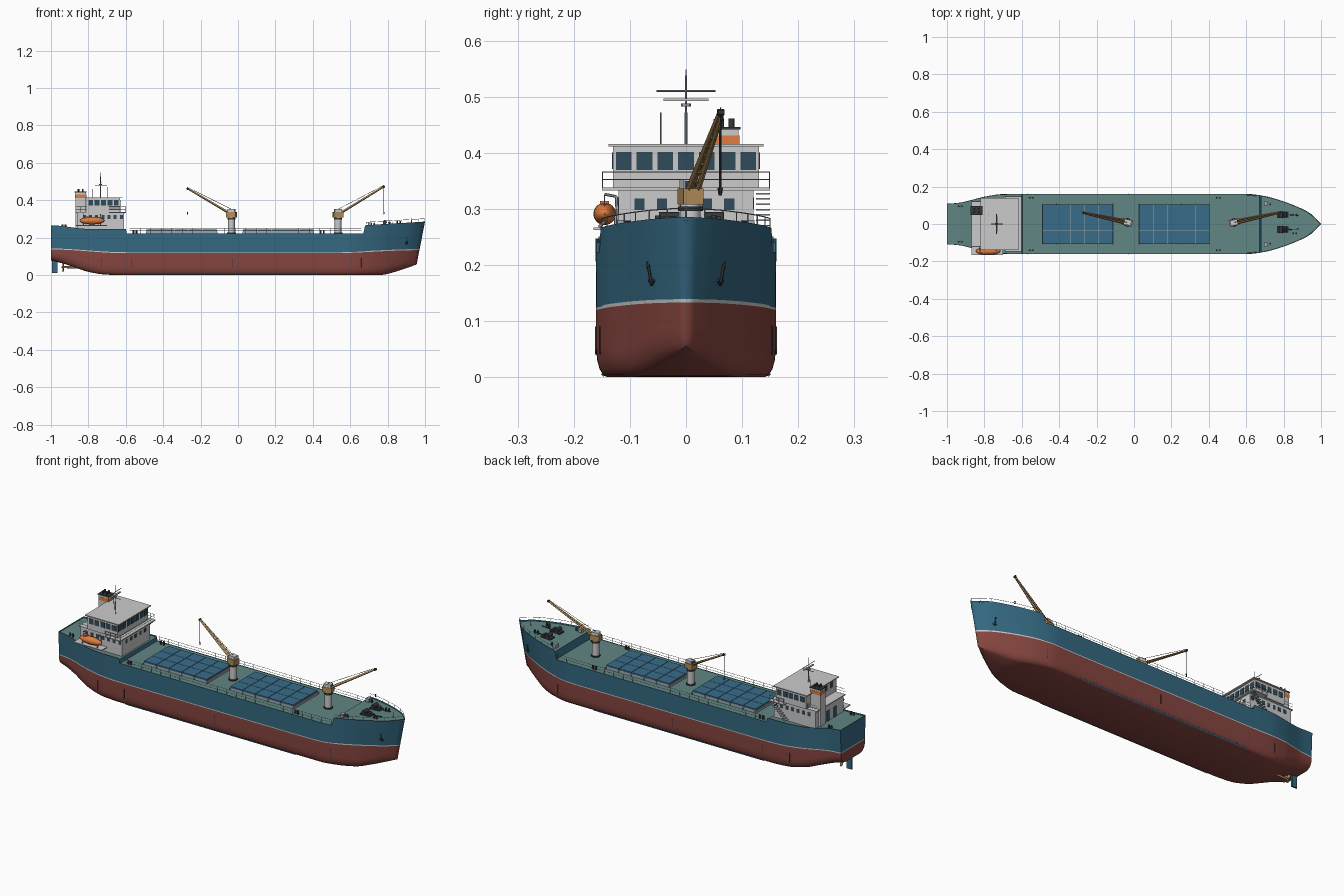
import bpy, bmesh, math
from mathutils import Vector, Matrix

if "Cube" in bpy.data.objects:
    bpy.data.objects.remove(bpy.data.objects["Cube"])

COL = dict(blue=(.035, .14, .22), red=(.24, .06, .05), line=(.7, .72, .72), deck=(.12, .24, .23),
           hatch=(.04, .15, .25), white=(.68, .68, .67), tan=(.45, .27, .1), orange=(.75, .2, .05),
           dark=(.035, .04, .045), glass=(.03, .07, .1), steel=(.35, .39, .42))
MAT = {}
for k, c in COL.items():
    MAT[k] = bpy.data.materials.new(k)
    MAT[k].diffuse_color = (*c, 1)

def finish(bm, name, *mats, smooth=None):
    me = bpy.data.meshes.new(name)
    bm.to_mesh(me); bm.free()
    ob = bpy.data.objects.new(name, me)
    bpy.context.collection.objects.link(ob)
    for m in mats:
        me.materials.append(MAT[m])
    if smooth:
        bpy.ops.object.select_all(action='DESELECT')
        bpy.context.view_layer.objects.active = ob
        ob.select_set(True)
        bpy.ops.object.shade_smooth_by_angle(angle=math.radians(smooth))
    return ob

def boxes(name, mat, *items, rot=None):
    bm = bmesh.new()
    for x0, x1, y0, y1, z0, z1 in items:
        m = Matrix.Translation(((x0+x1)/2, (y0+y1)/2, (z0+z1)/2)) @ Matrix.Diagonal((x1-x0, y1-y0, z1-z0, 1))
        bmesh.ops.create_cube(bm, size=1, matrix=m)
    if rot:  # (pivot, yaw)
        bmesh.ops.rotate(bm, verts=bm.verts, cent=rot[0], matrix=Matrix.Rotation(rot[1], 3, 'Z'))
    return finish(bm, name, mat)

def rods(name, mat, items, r=.0012, n=6):
    bm = bmesh.new()
    for it in items:
        a, b = Vector(it[0]), Vector(it[1])
        ra = it[2] if len(it) > 2 else r
        rb = it[3] if len(it) > 3 else ra
        m = Matrix.Translation((a+b)/2) @ (b-a).to_track_quat('Z', 'Y').to_matrix().to_4x4()
        bmesh.ops.create_cone(bm, cap_ends=True, segments=n, radius1=ra, radius2=rb, depth=(b-a).length, matrix=m)
    return finish(bm, name, mat, smooth=40 if n > 6 else None)

def ball(bm, loc, scale, rot=Matrix()):
    bmesh.ops.create_uvsphere(bm, u_segments=20, v_segments=12, radius=1,
                              matrix=rot @ Matrix.Translation(loc) @ Matrix.Diagonal((*scale, 1)))

# Hull form: x, half-breadth at deck, at waterline, at bottom, keel height
ST = [(-1, .108, .102, .06, .078), (-.93, .114, .11, .08, .06), (-.87, .128, .126, .098, .04),
      (-.8, .146, .145, .118, .017), (-.7, .16, .158, .134, .002), (-.6, .161, .16, .14, 0),
      (.6, .161, .16, .14, 0), (.7, .149, .143, .115, 0), (.77, .128, .117, .085, .001),
      (.84, .096, .082, .052, .016), (.9, .059, .046, .025, .036), (.955, 0, 0, 0, .056)]

def shape(X):
    i = max(j for j in range(len(ST)-1) if ST[j][0] <= X + 1e-9)
    def sec(j, c): return (ST[j+1][c]-ST[j][c])/(ST[j+1][0]-ST[j][0])
    def slope(j, c):
        if j == 0: return sec(0, c)
        if j == len(ST)-1: return sec(j-1, c)
        a, b = sec(j-1, c), sec(j, c)
        return 2*a*b/(a+b) if a*b > 0 else 0
    h = ST[i+1][0]-ST[i][0]; t = (X-ST[i][0])/h
    return [(2*t**3-3*t*t+1)*ST[i][c] + (t**3-2*t*t+t)*h*slope(i, c)
            + (3*t*t-2*t**3)*ST[i+1][c] + (t**3-t*t)*h*slope(i+1, c) for c in (1, 2, 3, 4)]

def ss(a, b, x):
    t = min(1, max(0, (x-a)/(b-a))); return t*t*(3-2*t)
def rake(X, z): return X + .195*(z-.056)*ss(.7, .955, X)
def wl(X): return .117 + .016*ss(.5, .955, X) + .02*ss(-.6, -1, X)
def top(X):
    if X < -.597: return .247 + .019*ss(-.8, -1, X)
    return .223 if X < .675 else .266 + .02*(X-.68)/.275
def side(X, z, out=0, s=1):
    d, w, b, k = shape(X)
    t = max(0, (z-wl(X))/(top(X)-wl(X)))
    return Vector((rake(X, z), s*(w+(d-w)*t+out), z))

XS = [-1+.02*i for i in range(20)] + [-.6, -.595] + [-.5+.1*i for i in range(11)]
XS += [.55, .6, .62, .64, .66, .67, .68] + [.7+.017*i for i in range(15)] + [.955]

# Hull: half loft, closed transom, mirrored
bm = bmesh.new(); grid = []
for X in XS:
    d, w, b, k = shape(X)
    W, T = wl(X), top(X)
    bh = min(.05, .7*(W-k))
    p = [(0, k), (b, k)] + [(b+(w-b)*math.sin(a), k+bh*(1-math.cos(a))) for a in (.4, .8, 1.2, 1.571)]
    p += [(w, W)] + [(w+(d-w)*t, W+(T-W)*t) for t in (.04, .5, 1)]
    grid.append([bm.verts.new((rake(X, z), y, z)) for y, z in p])
matof = lambda r: 0 if r < 6 else 1 if r == 6 else 2
for g, h in zip(grid, grid[1:]):
    for r in range(len(g)-1):
        bm.faces.new((g[r], h[r], h[r+1], g[r+1])).material_index = matof(r)
cl = [bm.verts.new((-1, 0, v.co.z)) for v in grid[0]]
for r in range(1, len(cl)-1):
    bm.faces.new((cl[r], grid[0][r], grid[0][r+1], cl[r+1])).material_index = matof(r)
bmesh.ops.remove_doubles(bm, verts=bm.verts, dist=1e-5)
bmesh.ops.recalc_face_normals(bm, faces=bm.faces)
hull = finish(bm, "hull", "red", "line", "blue", smooth=35)
mm = hull.modifiers.new("mirror", 'MIRROR'); mm.use_axis = (False, True, False)

# Decks with the steps to poop and forecastle
bm = bmesh.new(); prev = None
for X in XS:
    z = top(X) - (.002 if -.597 < X < .675 else .007)
    y = shape(X)[0]*.992
    cur = [bm.verts.new((rake(X, z), s*y, z)) for s in (-1, 1)]
    if prev:
        f = bm.faces.new((prev[0], cur[0], cur[1], prev[1]))
        f.material_index = int(abs(cur[0].co.z-prev[0].co.z) > .01)
    prev = cur
bmesh.ops.remove_doubles(bm, verts=bm.verts, dist=1e-5)
finish(bm, "decks", "deck", "blue")

# Bilge keels, draft marks, rudder, propeller
for s, n in ((-1, "left"), (1, "right")):
    rods("bilge_keel_"+n, "blue", [((-.57, s*.147, .005), (.45, s*.147, .005), .0045)], n=4)
rods("hull_fenders", "dark", [(side(x, .04, .001, s), side(x, .09, .001, s)) for s in (-1, 1) for x in (-.73, -.57, -.03, .66)], r=.0015)
boxes("rudder", "blue", (-.995, -.965, -.004, .004, .012, .085))
rods("propeller_shaft", "tan", [((-.84, 0, .042), (-.945, 0, .042), .007, .005)], n=12)
bm = bmesh.new()
for i in range(4):
    ball(bm, (0, 0, .015), (.003, .008, .013),
         Matrix.Translation((-.935, 0, .042)) @ Matrix.Rotation(i*math.pi/2+.4, 4, 'X') @ Matrix.Rotation(.5, 4, 'Z'))
finish(bm, "propeller_blades", "tan", smooth=60)

# Anchors at the bow
for s in (-1, 1):
    a, b = side(.88, .2, .002, s), side(.885, .165, .002, s)
    rods("anchor", "dark", [(a, b, .003), (b+Vector((-.009, s*.004, .008)), b, .003), (b, b+Vector((.009, -s*.004, .008)), .003),
                            (a, a+Vector((0, s*.003, 0)), .006)])

# Cargo hatches: coaming, ribs and cover panels
for x0, n in ((-.49, "aft"), (.027, "fore")):
    x1 = x0+.378
    boxes("hatch_coaming_"+n, "steel", (x0, x1, -.105, .105, .22, .236))
    w = .378/5
    boxes("hatch_cover_"+n, "hatch", *[(x0+i*w+.001, x0+(i+1)*w-.001, -.106+j*.0707, -.1075+(j+1)*.0707, .235, .243)
                                       for i in range(5) for j in range(3)])
    boxes("coaming_stays_"+n, "steel", *[(x0+i*w-.002, x0+i*w+.002, -.11, .11, .22, .233) for i in range(6)])

# Deck cranes
for n, px, foot, tip in (("aft", -.035, (-.05, .012, .333), (-.27, .06, .462)),
                         ("fore", .535, (.55, .012, .333), (.78, .062, .472))):
    f, t = Vector(foot), Vector(tip)
    yaw = math.atan2(t.y-f.y, t.x-f.x)
    rot = (Vector((px, .008, 0)), yaw)
    rods("crane_pedestal_"+n, "white", [((px, .008, .22), (px, .008, .31), .018)], n=20)
    rods("crane_collar_"+n, "dark", [((px, .008, .296), (px, .008, .304), .022), ((px, .008, .22), (px, .008, .227), .023)], n=20)
    boxes("crane_house_"+n, "tan", (px-.026, px+.026, -.010, .026, .308, .336), rot=rot)
    boxes("crane_cab_"+n, "white", (px-.02, px+.018, -.008, .022, .336, .352), rot=rot)
    boxes("crane_window_"+n, "glass", (px+.01, px+.0195, -.006, .02, .338, .35), rot=rot)
    sd = Vector((-math.sin(yaw), math.cos(yaw), 0))
    up = Vector((0, 0, .004))
    chord = [(f+sd*s*.009, t+sd*s*.003, .0055, .0035) for s in (-1, 1)]
    rungs = [(f.lerp(t, u)+sd*(.009-.006*u), f.lerp(t, u)-sd*(.009-.006*u), .002) for u in [i/9 for i in range(10)]]
    rods("crane_boom_"+n, "tan", chord+rungs+[(f+up, t+up, .003, .002)], n=4)
    e = Vector((t.x, t.y, .338))
    rods("crane_wire_"+n, "dark", [(t, e, .001), (e, e-Vector((0, 0, .014)), .004, .002),
                                   (Vector((px, .008, .352)), t+up*2, .001), (t-sd*.006, t+sd*.006, .006)])

# Deckhouse, bridge and roof
boxes("deckhouse", "white", (-.86, -.61, -.12, .12, .235, .333))
boxes("bridge_deck", "white", (-.868, -.6, -.123, .123, .333, .338), (-.69, -.6, -.15, .15, .333, .338))
boxes("bridge", "white", (-.81, -.63, -.13, .13, .338, .411))
boxes("bridge_roof", "white", (-.82, -.618, -.138, .138, .411, .416))
boxes("bridge_front_windows", "glass", *[(-.632, -.628, -.111+.037*i-.014, -.111+.037*i+.014, .369, .401) for i in range(7)])
boxes("side_windows", "glass",
      *[(-.80+.034*i, -.774+.034*i, s*.1305-.001, s*.1305+.001, .371, .4) for i in range(5) for s in (-1, 1)],
      *[(-.83+.033*i, -.814+.033*i, s*.1205-.001, s*.1205+.001, .3, .32) for i in range(7) for s in (-1, 1)],
      *[(-.611, -.609, -.092+.04*i, -.074+.04*i, .298, .318) for i in range(5)],
      *[(-.811, -.809, -.1+.05*i, -.075+.05*i, .371, .4) for i in range(3)])
boxes("doors", "blue", (-.862, -.859, -.06, -.035, .24, .3), (-.862, -.859, .0, .025, .24, .3))
rail = []
for s in (-1, 1):
    for z in (.352, .366):
        rail += [((-.69, s*.149, z), (-.601, s*.149, z)), ((-.868, s*.122, z), (-.69, s*.122, z))]
    rail += [((x, s*.149, .338), (x, s*.149, .366)) for x in (-.69, -.66, -.63, -.601)]
    rail += [((x, s*.122, .338), (x, s*.122, .366)) for x in (-.867, -.84, -.815)]
rail += [((-.601, -.149, z), (-.601, .149, z)) for z in (.352, .366)]
rods("bridge_rails", "steel", rail, r=.001, n=4)
boxes("side_stair", "steel", *[(-.70+.01*i, -.688+.01*i, .125, .15, .25+.0095*i, .2525+.0095*i) for i in range(9)])

# Funnel with band, cap and exhausts
F = (-.87, -.812, .05, .094)
boxes("funnel", "white", (*F, .235, .413), (*F, .431, .441))
boxes("funnel_band", "orange", (F[0]-.001, F[1]+.001, F[2]-.001, F[3]+.001, .413, .431))
boxes("funnel_cap", "dark", (F[0]-.003, F[1]+.003, F[2]-.003, F[3]+.003, .441, .446))
rods("exhaust_pipes", "dark", [((x, y, .44), (x, y, .461), .005) for x in (-.853, -.83) for y in (.063, .081)], n=12)

# Mast, radar and aerials
rods("mast", "steel", [((-.735, 0, .415), (-.735, 0, .548), .003, .0012), ((-.735, -.053, .51), (-.735, .053, .51), .0015),
                       ((-.735, 0, .482), (-.735, 0, .488), .009), ((-.765, 0, .478), (-.7, 0, .478), .0015),
                       ((-.7, -.045, .415), (-.7, -.045, .472), .001), ((-.78, .05, .415), (-.78, .05, .46), .001)], n=8)
boxes("radar_bar", "white", (-.738, -.730, -.04, .04, .492, .497))

# Lifeboat, platform and davits
boxes("lifeboat_platform", "white", (-.87, -.70, -.165, -.115, .262, .267))
bm = bmesh.new()
ball(bm, (-.78, -.145, .291), (.066, .02, .02))
bmesh.ops.create_cube(bm, size=1, matrix=Matrix.Translation((-.81, -.145, .309)) @ Matrix.Diagonal((.022, .016, .01, 1)))
finish(bm, "lifeboat", "orange", smooth=40)
rods("lifeboat_davits", "steel", [q for x in (-.825, -.735) for q in (((x, -.121, .265), (x, -.124, .322), .003),
     ((x, -.124, .322), (x, -.145, .326), .0025), ((x, -.145, .326), (x, -.145, .305), .001),
     ((x, -.155, .267), (x, -.145, .278), .003))])

# Main deck, forecastle and poop rails
rl = []
for s in (-1, 1):
    xs = [-.58+.0565*i for i in range(23)]
    rl += [((x, s*.155 if x < .6 else side(x, .223, -.006, s).y, .222), (x, s*.155 if x < .6 else side(x, .223, -.006, s).y, .25)) for x in xs]
    for z in (.236, .25):
        rl += [((-.58, s*.155, z), (.6, s*.155, z)), ((.6, s*.155, z), (.66, side(.66, .223, -.006, s).y, z))]
    fx = [.69, .73, .77, .81, .85, .89, .925, .953]
    low = [side(x, top(x), -.001, s) for x in fx]
    hi = [p+Vector((-.002, 0, .016)) for p in low]
    rl += list(zip(low, hi)) + list(zip(hi, hi[1:]))
rods("deck_rails", "steel", rl, r=.001, n=4)

# Windlasses, bollards and vents
for y in (.05, -.03):
    rods("windlass", "dark", [((.785, y-.018, .283), (.785, y+.018, .283), .011), ((.81, y-.012, .279), (.81, y+.012, .279), .007),
                              ((.82, y, .272), (.88, y*.9, .277), .002)], n=12)
    boxes("windlass_base", "dark", (.765, .825, y-.018, y+.018, .262, .273))
bol = [((x+d, s*y, z), (x+d, s*y, z+.02), .005) for x, y, z in ((.72, .105, .258), (.86, .05, .268), (-.93, .095, .25), (-.55, .14, .22), (.45, .14, .22))
       for d in (-.008, .008) for s in (-1, 1)]
rods("bollards", "dark", bol, n=10)
boxes("deck_lockers", "steel", *[(.695, .715, s*.11-.012, s*.11+.012, .258, .28) for s in (-1, 1)])
rods("foremast_light", "steel", [((.93, 0, .27), (.93, 0, .305), .0015)])

for m in bpy.data.materials:
    if m.users and not m.is_grease_pencil:
        m.use_nodes = True
        m.node_tree.nodes["Principled BSDF"].inputs["Base Color"].default_value = m.diffuse_color
